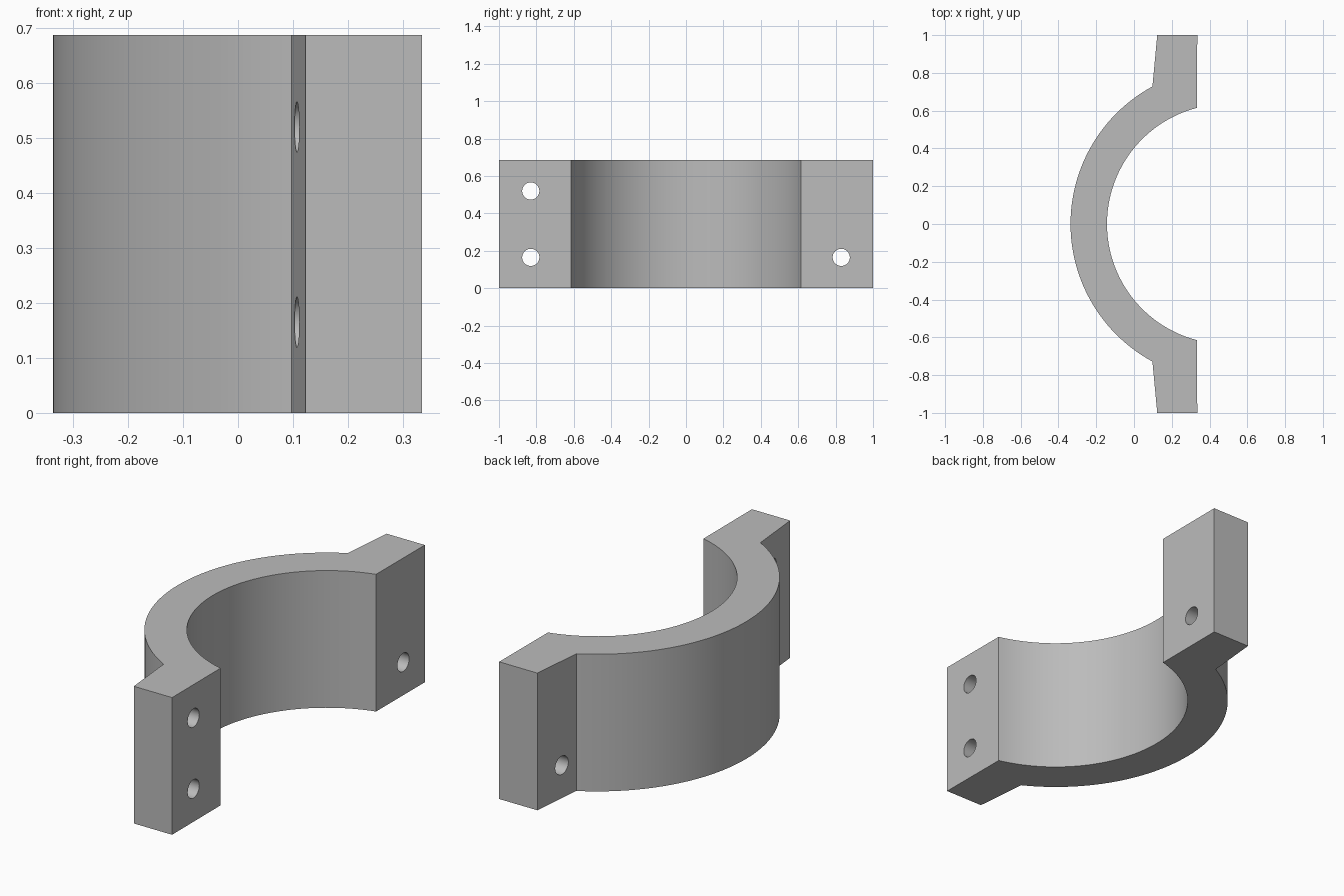
import bpy
import bmesh
from math import asin, cos, sin, pi, radians

default = bpy.data.objects.get("Cube")
if default:
    bpy.data.objects.remove(default, do_unlink=True)

HEIGHT = 0.687
CENTRE = 0.492          # x of the shared bore axis
OUTER, INNER = 0.828, 0.635
FACE = 0.335            # x of the flat mating face
STEPS = 64

grey = bpy.data.materials.new("plain grey")
grey.use_nodes = True
colour = (0.5, 0.5, 0.5, 1)
grey.diffuse_color = colour
grey.node_tree.nodes["Principled BSDF"].inputs["Base Color"].default_value = colour


def arc(radius, half_y):
    """Points on the -x side of the bore axis, from +half_y to -half_y."""
    half = asin(half_y / radius)
    angles = [pi - half + 2 * half * i / STEPS for i in range(STEPS + 1)]
    return [(CENTRE + radius * cos(a), radius * sin(a)) for a in angles]


def finish(bm, name):
    bmesh.ops.recalc_face_normals(bm, faces=bm.faces)
    mesh = bpy.data.meshes.new(name)
    bm.to_mesh(mesh)
    bm.free()
    obj = bpy.data.objects.new(name, mesh)
    bpy.context.collection.objects.link(obj)
    mesh.materials.append(grey)
    return obj


# Half-ring clamp with two tapered bolting flanges, extruded from its outline
flange = [(0.123, -1), (FACE, -1)]
outline = arc(OUTER, 0.728) + flange
outline += arc(INNER, 0.615)[::-1]
outline += [(x, -y) for x, y in reversed(flange)]
bm = bmesh.new()
base = bm.faces.new([bm.verts.new((x, y, 0)) for x, y in outline])
top = bmesh.ops.extrude_face_region(bm, geom=[base])["geom"]
bmesh.ops.translate(bm, verts=[v for v in top if isinstance(v, bmesh.types.BMVert)],
                    vec=(0, 0, HEIGHT))
clamp = finish(bm, "half_clamp")

# Bolt holes, two through each flange
bm = bmesh.new()
for y in (-0.83, 0.83):
    for z in (0.165, 0.52):
        made = bmesh.ops.create_cone(bm, cap_ends=True, segments=32,
                                     radius1=0.046, radius2=0.046, depth=0.6)
        for v in made["verts"]:
            x0, y0, z0 = v.co
            v.co = (z0 + 0.22, y + y0, z + x0)
cutter = finish(bm, "bolt_hole_cutter")
cutter.hide_render = True

cut = clamp.modifiers.new("bolt holes", "BOOLEAN")
cut.operation = "DIFFERENCE"
cut.solver = "EXACT"
cut.object = cutter

# Apply the cut, then smooth the curved walls only
bpy.ops.object.select_all(action="DESELECT")
clamp.select_set(True)
bpy.context.view_layer.objects.active = clamp
bpy.ops.object.modifier_apply(modifier=cut.name)
bpy.data.objects.remove(cutter, do_unlink=True)
bpy.ops.object.shade_smooth_by_angle(angle=radians(25))
